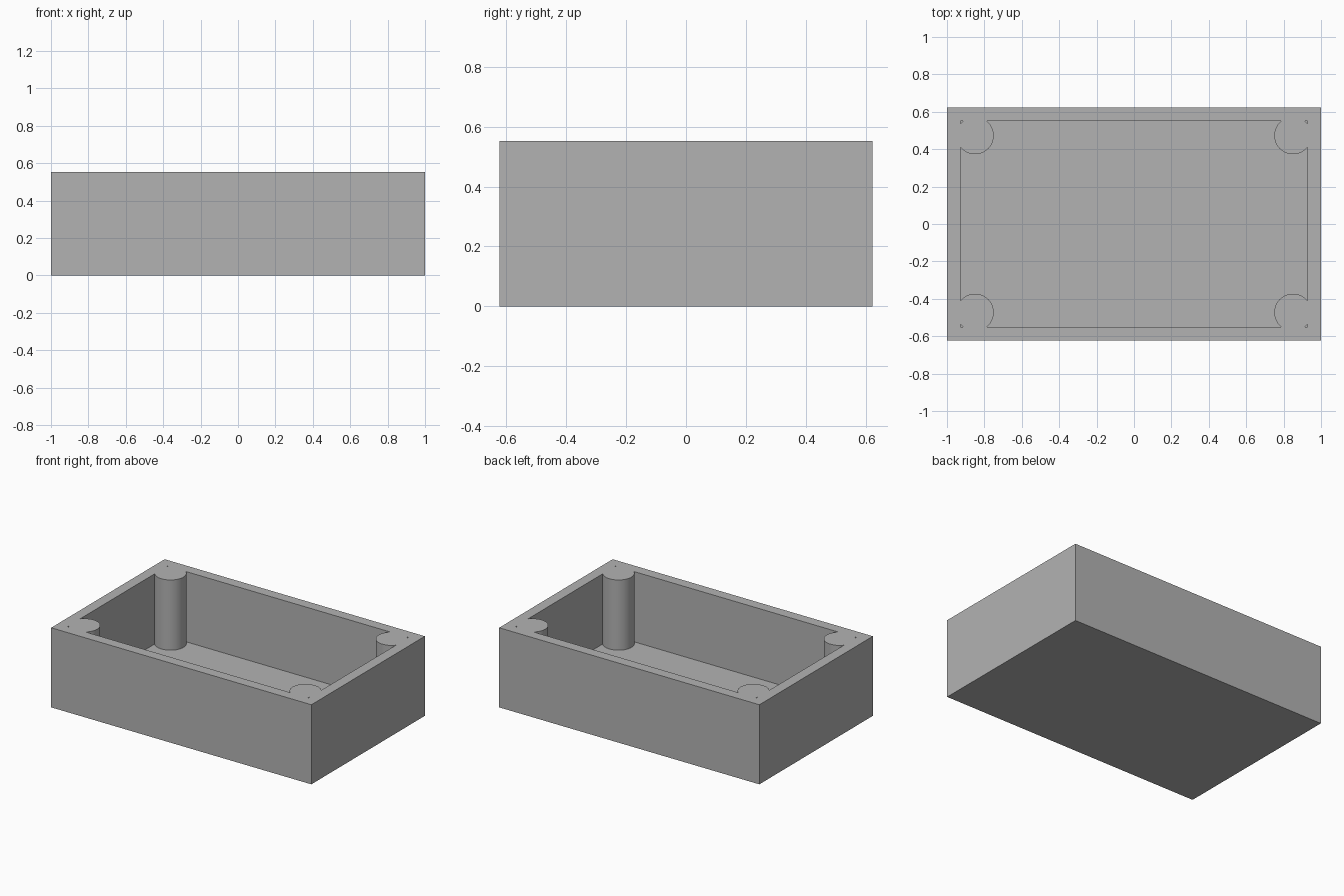
import bpy

cube = bpy.data.objects.get("Cube")
if cube:
    bpy.data.objects.remove(cube, do_unlink=True)

LENGTH, WIDTH, HEIGHT = 2.0, 1.246, 0.553
WALL, FLOOR = 0.073, 0.065
POST_RADIUS, POST_INSET = 0.1, 0.15

grey = bpy.data.materials.new("plain grey")
grey.use_nodes = True
colour = (0.45, 0.45, 0.45, 1)
grey.diffuse_color = colour
grey.node_tree.nodes["Principled BSDF"].inputs["Base Color"].default_value = colour


def box(name, length, width, bottom, top):
    bpy.ops.mesh.primitive_cube_add(size=1, location=(0, 0, (bottom + top) / 2))
    ob = bpy.context.object
    ob.name = name
    ob.scale = (length, width, top - bottom)
    bpy.ops.object.transform_apply(location=True, rotation=False, scale=True)
    return ob


def cut(target, cutter):
    """Subtract cutter from target and bake the result."""
    mod = target.modifiers.new("cut", 'BOOLEAN')
    mod.operation = 'DIFFERENCE'
    mod.solver = 'EXACT'
    mod.object = cutter
    bpy.ops.object.select_all(action='DESELECT')
    target.select_set(True)
    bpy.context.view_layer.objects.active = target
    bpy.ops.object.modifier_apply(modifier=mod.name)
    bpy.data.objects.remove(cutter, do_unlink=True)


# Outer block and the hollow inside it
tray = box("tray", LENGTH, WIDTH, 0, HEIGHT)
cavity = box("cavity_cutter", LENGTH - 2 * WALL, WIDTH - 2 * WALL, FLOOR, HEIGHT + 0.1)

# Round corner posts stay solid, so they are taken out of the hollow
for sx in (-1, 1):
    for sy in (-1, 1):
        bpy.ops.mesh.primitive_cylinder_add(
            vertices=64, radius=POST_RADIUS, depth=2,
            location=(sx * (LENGTH / 2 - POST_INSET), sy * (WIDTH / 2 - POST_INSET), 0.3))
        post = bpy.context.object
        post.name = "corner_post"
        cut(cavity, post)

cut(tray, cavity)

# One colour, smooth posts with sharp edges
tray.data.materials.clear()
tray.data.materials.append(grey)
for face in tray.data.polygons:
    face.material_index = 0
bpy.ops.object.shade_smooth_by_angle()
